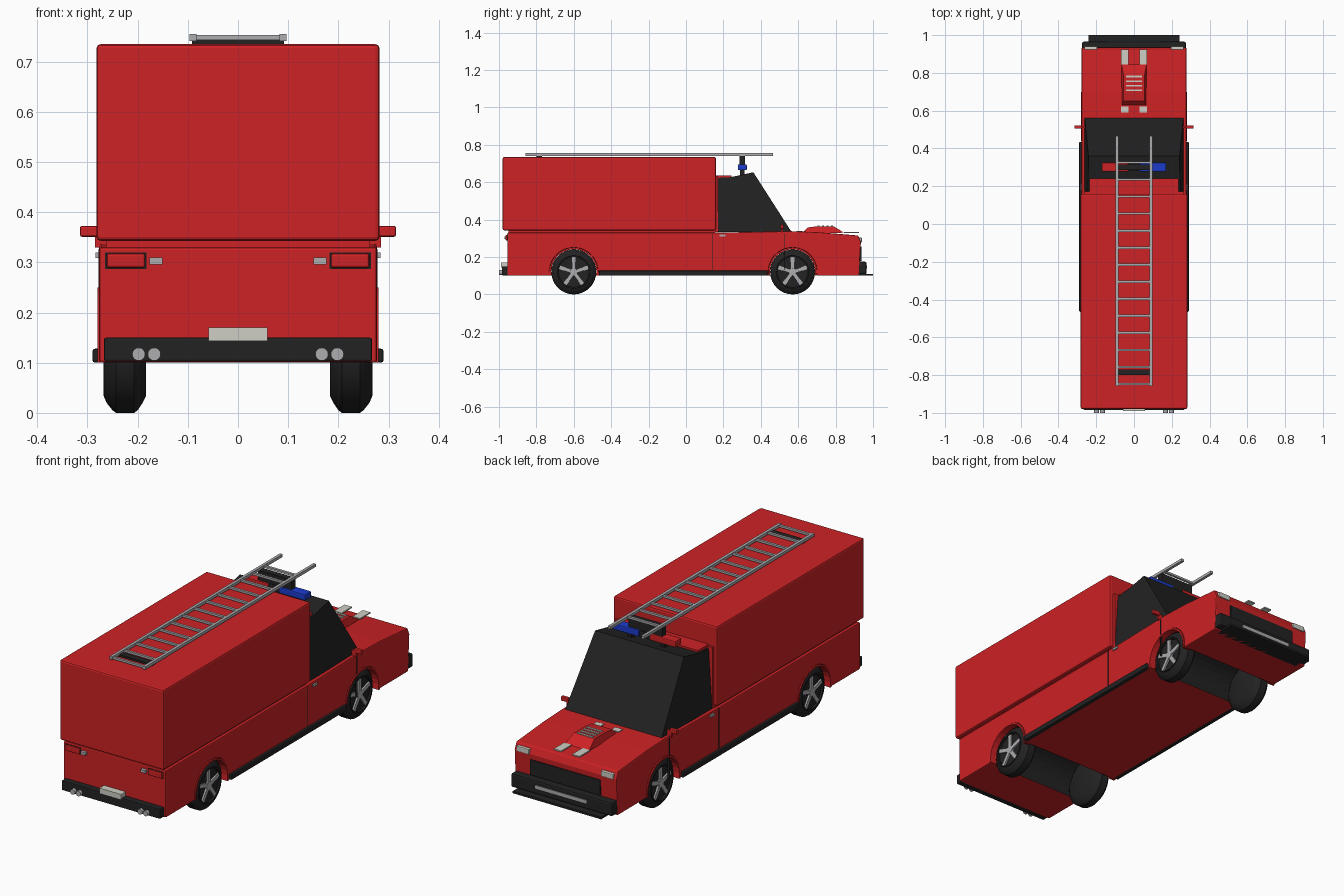
import bpy, bmesh, math
from mathutils import Matrix, Vector

if "Cube" in bpy.data.objects:
    bpy.data.objects.remove(bpy.data.objects["Cube"])


def material(name, rgb):
    m = bpy.data.materials.new(name)
    m.use_nodes = True
    m.diffuse_color = (*rgb, 1)
    m.node_tree.nodes["Principled BSDF"].inputs["Base Color"].default_value = (*rgb, 1)
    return m


RED = material("body red", (0.61, 0.016, 0.018))
BLACK = material("trim black", (0.016, 0.016, 0.016))
SILVER = material("silver", (0.42, 0.42, 0.44))
WHITE = material("off white", (0.62, 0.62, 0.56))
BLUE = material("beacon blue", (0.012, 0.045, 0.6))


def finish(name, bm, *mats, bevel=0, smooth=False):
    bmesh.ops.recalc_face_normals(bm, faces=bm.faces)
    me = bpy.data.meshes.new(name)
    bm.to_mesh(me)
    bm.free()
    ob = bpy.data.objects.new(name, me)
    bpy.context.collection.objects.link(ob)
    for m in mats:
        me.materials.append(m)
    if bevel:
        b = ob.modifiers.new("bevel", "BEVEL")
        b.width, b.segments, b.limit_method = bevel, 2, "ANGLE"
    if smooth:
        bpy.ops.object.select_all(action="DESELECT")
        ob.select_set(True)
        bpy.context.view_layer.objects.active = ob
        bpy.ops.object.shade_smooth_by_angle(angle=math.radians(35))
    return ob


def box(name, mat, x, y, z, bevel=0):
    """Box from (min, max) ranges."""
    bm = bmesh.new()
    size = [b - a for a, b in (x, y, z)]
    mid = [(a + b) / 2 for a, b in (x, y, z)]
    bmesh.ops.create_cube(bm, size=1, matrix=Matrix.Translation(mid) @ Matrix.Diagonal((*size, 1)))
    return finish(name, bm, mat, bevel=bevel)


def pair(name, mat, x, y, z, bevel=0):
    """The same box on both sides."""
    box("left_" + name, mat, x, y, z, bevel)
    box("right_" + name, mat, (-x[1], -x[0]), y, z, bevel)


def prism(points, half):
    """Side outline (y, z) extruded across x."""
    bm = bmesh.new()
    f = bm.faces.new([bm.verts.new((-half, y, z)) for y, z in points])
    ext = bmesh.ops.extrude_face_region(bm, geom=[f])["geom"]
    bmesh.ops.translate(bm, vec=(2 * half, 0, 0), verts=[v for v in ext if isinstance(v, bmesh.types.BMVert)])
    return bm


def lathe(name, mat, profile, centre, steps=32):
    """Profile of (x, radius) spun about the x axis."""
    bm = bmesh.new()
    vs = [bm.verts.new((x, 0, r)) for x, r in profile]
    edges = [bm.edges.new(p) for p in zip(vs, vs[1:])]
    bmesh.ops.spin(bm, geom=vs + edges, cent=(0, 0, 0), axis=(1, 0, 0), angle=math.tau, steps=steps)
    bmesh.ops.remove_doubles(bm, verts=bm.verts, dist=1e-5)
    bmesh.ops.translate(bm, verts=bm.verts, vec=centre)
    return finish(name, bm, mat, smooth=True)


AXLES = {"rear": -0.6, "front": 0.57}
AXLE_Z, ARCH = 0.12, 0.13


def arc(cy, r, n=16):
    a0 = math.asin((0.1 - AXLE_Z) / r)
    return [(cy - r * math.cos(a0 + (math.pi - 2 * a0) * i / n),
             AXLE_Z + r * math.sin(a0 + (math.pi - 2 * a0) * i / n)) for i in range(n + 1)]


# Lower body with wheel arches; arch tunnels are black
outline = [(-0.955, 0.1)] + arc(-0.6, ARCH) + arc(0.57, ARCH)
outline += [(0.925, 0.1), (0.935, 0.28), (0.92, 0.315), (0.7, 0.333), (0.56, 0.338), (0.16, 0.33), (-0.955, 0.33)]
bm = prism(outline, 0.277)
bmesh.ops.recalc_face_normals(bm, faces=bm.faces)
for f in bm.faces:
    c = f.calc_center_median()
    near = min(math.hypot(c.y - y, c.z - AXLE_Z) for y in AXLES.values())
    if abs(f.normal.x) < 0.5 and near < ARCH + 0.003:
        f.material_index = 1
finish("lower_body", bm, RED, BLACK, bevel=0.005)

# Arch lips
for end, cy in AXLES.items():
    for side, s in (("left", 1), ("right", -1)):
        bm = prism(arc(cy, ARCH) + arc(cy, ARCH - 0.009)[::-1], 0.018)
        bmesh.ops.translate(bm, verts=bm.verts, vec=(s * 0.262, 0, 0))
        finish(f"{side}_{end}_arch_lip", bm, RED)

# Cargo box and its neck
box("cargo_box", RED, (-0.282, 0.282), (-0.98, 0.16), (0.343, 0.735), 0.008)
box("cargo_neck", RED, (-0.263, 0.263), (-0.95, 0.155), (0.32, 0.35))

# Cab: tapered dark glass shell with a red rear roof and pillars
bm = prism([(0.155, 0.333), (0.155, 0.622), (0.24, 0.627), (0.36, 0.653), (0.565, 0.333)], 0.262)
for v in bm.verts:
    v.co.x *= 1 - 0.25 * (v.co.z - 0.333)
finish("cab_glass", bm, BLACK)
box("cab_roof", RED, (-0.235, 0.235), (0.155, 0.242), (0.615, 0.637))
pair("rear_pillar", RED, (0.235, 0.263), (0.155, 0.172), (0.335, 0.632))

# Door seams, handles, mirrors, skirts
for y in (0.14, 0.525):
    pair("door_seam", BLACK, (0.27, 0.2785), (y - 0.002, y + 0.002), (0.13, 0.327))
pair("door_handle", SILVER, (0.27, 0.284), (0.18, 0.212), (0.309, 0.32))
pair("mirror", RED, (0.275, 0.315), (0.505, 0.522), (0.351, 0.373), 0.004)
pair("mirror_foot", RED, (0.255, 0.285), (0.508, 0.519), (0.33, 0.36))
pair("side_skirt", BLACK, (0.26, 0.29), (-0.465, 0.435), (0.1, 0.128), 0.005)

# Wheels: tyre, dark rim and five spokes
for end, cy in AXLES.items():
    for side, s in (("left", 1), ("right", -1)):
        name, at = f"{side}_{end}", (0, cy, AXLE_Z)
        tyre = [(0.183, 0), (0.183, 0.085), (0.19, 0.1), (0.2, 0.115), (0.207, 0.12), (0.243, 0.12),
                (0.25, 0.115), (0.262, 0.1), (0.267, 0.088), (0.258, 0.082), (0.255, 0)]
        lathe(name + "_tyre", BLACK, [(s * x, r) for x, r in tyre], at)
        ring = [(0.256, 0.086), (0.268, 0.086), (0.268, 0.08), (0.256, 0.08)]
        lathe(name + "_rim", BLACK, [(s * x, r) for x, r in ring], at)
        lathe(name + "_hub", SILVER, [(s * 0.255, 0.022), (s * 0.266, 0.02), (s * 0.268, 0)], at, 15)
        bm = bmesh.new()
        for i in range(5):
            turn = Matrix.Translation(at) @ Matrix.Rotation(math.tau * i / 5, 4, "X")
            part = Matrix.Translation((s * 0.26, 0, 0.046)) @ Matrix.Diagonal((0.01, 0.02, 0.072, 1))
            bmesh.ops.create_cube(bm, size=1, matrix=turn @ part)
        finish(name + "_spokes", bm, SILVER)

# Nose: grille, headlights, bumper, splitter
box("grille", BLACK, (-0.19, 0.19), (0.92, 0.938), (0.18, 0.255))
pair("headlight", WHITE, (0.195, 0.262), (0.91, 0.94), (0.277, 0.303), 0.003)
box("front_bumper", BLACK, (-0.275, 0.275), (0.915, 0.965), (0.108, 0.175), 0.008)
box("bumper_strip", SILVER, (-0.14, 0.14), (0.96, 0.969), (0.138, 0.154))
box("splitter", BLACK, (-0.24, 0.24), (0.9, 1.0), (0.1, 0.11))

# Hood scoop, slats and stripes
bm = prism([(0.62, 0.325), (0.65, 0.358), (0.7, 0.364), (0.79, 0.364), (0.845, 0.33)], 0.066)
for v in bm.verts:
    if v.co.z > 0.35:
        v.co.x *= 0.85
finish("hood_scoop", bm, RED)
for i in range(4):
    y = 0.708 + i * 0.024
    box("scoop_slat", WHITE, (-0.043, 0.043), (y - 0.005, y + 0.005), (0.36, 0.368))
pair("front_hood_stripe", WHITE, (0.03, 0.07), (0.845, 0.925), (0.329, 0.335))
pair("rear_hood_stripe", WHITE, (0.03, 0.07), (0.59, 0.622), (0.334, 0.34))

# Tail: bumper, lamps, handles, plate, exhausts
box("rear_bumper", BLACK, (-0.267, 0.267), (-0.985, -0.945), (0.102, 0.15), 0.004)
pair("tail_lamp", RED, (0.185, 0.262), (-0.965, -0.945), (0.289, 0.318), 0.005)
pair("tail_lamp_seam", BLACK, (0.182, 0.265), (-0.957, -0.95), (0.287, 0.32))
pair("rear_handle", SILVER, (0.15, 0.176), (-0.97, -0.95), (0.296, 0.31))
box("rear_plate", WHITE, (-0.059, 0.059), (-0.99, -0.95), (0.143, 0.17))
for x in (-0.198, -0.167, 0.167, 0.198):
    bm = bmesh.new()
    bmesh.ops.create_cone(bm, cap_ends=True, segments=16, radius1=0.013, radius2=0.013, depth=0.05,
                          matrix=Matrix.Translation((x, -0.975, 0.117)) @ Matrix.Rotation(math.pi / 2, 4, "X"))
    finish("exhaust_tip", bm, SILVER, smooth=True)

# Beacon bar
box("left_beacon", BLUE, (0.03, 0.17), (0.277, 0.325), (0.664, 0.695), 0.005)
box("right_beacon", RED, (-0.17, -0.03), (0.277, 0.325), (0.664, 0.695), 0.005)
box("beacon_centre", BLACK, (-0.03, 0.03), (0.283, 0.319), (0.664, 0.695))
pair("beacon_foot", BLACK, (0.08, 0.1), (0.29, 0.312), (0.63, 0.668))

# Ladder with its two supports
pair("ladder_rail", SILVER, (0.083, 0.097), (-0.857, 0.465), (0.741, 0.755))
for i in range(14):
    y = -0.847 + i * 0.0902
    box("ladder_rung", SILVER, (-0.085, 0.085), (y - 0.006, y + 0.006), (0.743, 0.753))
box("front_ladder_support", BLACK, (-0.092, 0.092), (0.285, 0.315), (0.69, 0.743))
box("rear_ladder_support", BLACK, (-0.092, 0.092), (-0.8, -0.77), (0.73, 0.745))
